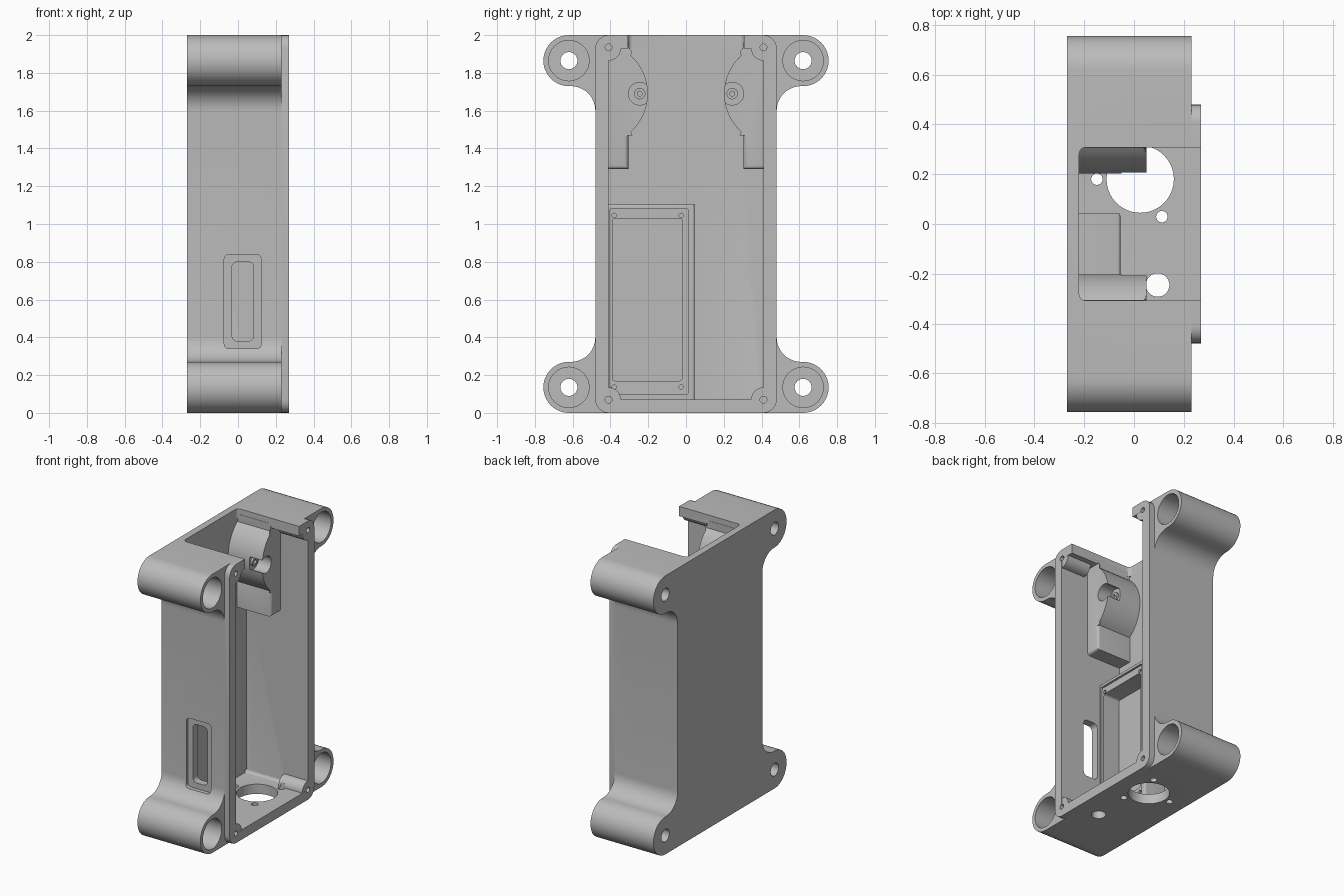
import bpy, bmesh
from math import sin, cos, pi, radians

if "Cube" in bpy.data.objects:
    bpy.data.objects.remove(bpy.data.objects["Cube"], do_unlink=True)

grey = bpy.data.materials.new("plain grey")
grey.use_nodes = True
grey.diffuse_color = (0.5, 0.5, 0.5, 1)
grey.node_tree.nodes["Principled BSDF"].inputs["Base Color"].default_value = (0.5, 0.5, 0.5, 1)


def arc(a, b, r, start, end, n=12):
    """Points on an arc, angles in degrees."""
    angles = [radians(start + (end - start) * i / n) for i in range(n + 1)]
    return [(a + r * cos(t), b + r * sin(t)) for t in angles]


def circle(a, b, r, n=48):
    return arc(a, b, r, 0, 360, n)[:-1]


def rect(a0, a1, b0, b1, r=0):
    if r == 0:
        return [(a0, b0), (a1, b0), (a1, b1), (a0, b1)]
    return (arc(a1 - r, b0 + r, r, -90, 0, 6) + arc(a1 - r, b1 - r, r, 0, 90, 6)
            + arc(a0 + r, b1 - r, r, 90, 180, 6) + arc(a0 + r, b0 + r, r, 180, 270, 6))


def prism(name, outline, lo, hi, axis="X", soft=None, radius=0.02):
    """Extrude an outline along an axis; soft rounds the rim of the cap at that level."""
    place = {"X": lambda a, b, t: (t, a, b),
             "Y": lambda a, b, t: (a, t, b),
             "Z": lambda a, b, t: (a, b, t)}[axis]
    bm = bmesh.new()
    caps = [[bm.verts.new(place(a, b, t)) for a, b in outline] for t in (lo, hi)]
    faces = [bm.faces.new(c) for c in caps]
    n = len(outline)
    for i in range(n):
        j = (i + 1) % n
        bm.faces.new((caps[0][i], caps[0][j], caps[1][j], caps[1][i]))
    if soft is not None:
        cap = faces[0] if soft == lo else faces[1]
        bmesh.ops.bevel(bm, geom=list(cap.edges), offset=radius, segments=4,
                        profile=0.5, affect="EDGES")
    bmesh.ops.recalc_face_normals(bm, faces=bm.faces)
    mesh = bpy.data.meshes.new(name)
    bm.to_mesh(mesh)
    bm.free()
    mesh.materials.append(grey)
    obj = bpy.data.objects.new(name, mesh)
    bpy.context.collection.objects.link(obj)
    return obj


def combine(target, tool, operation):
    mod = target.modifiers.new(operation, "BOOLEAN")
    mod.operation, mod.object, mod.solver = operation, tool, "EXACT"
    bpy.context.view_layer.objects.active = target
    bpy.ops.object.modifier_apply(modifier=mod.name)
    bpy.data.objects.remove(tool, do_unlink=True)


def add(*args, **kw):
    combine(housing, prism(*args, **kw), "UNION")


def cut(*args, **kw):
    combine(housing, prism(*args, **kw), "DIFFERENCE")


BACK, FLOOR, EAR_TOP, RIM = -0.27, -0.22, 0.23, 0.27
EAR_Y, EAR_R, FILLET = 0.62, 0.135, 0.13

# Body silhouette with four mounting ears and fillets
quarter = (arc(EAR_Y, EAR_R, EAR_R, -90, 90, 20)
           + arc(0.48 + FILLET, 2 * EAR_R + FILLET, FILLET, 270, 180, 12))
half = quarter + [(y, 2 - z) for y, z in reversed(quarter)]
outline = half + [(-y, z) for y, z in reversed(half)]
housing = prism("housing", outline, BACK, EAR_TOP, soft=EAR_TOP)

# Raised rim
add("rim", rect(-0.48, 0.48, 0, 2, 0.07), 0.1, RIM)

# Main cavity and open top
cut("cavity", rect(-0.41, 0.41, 0.07, 1.93, 0.02), FLOOR, 0.4, soft=FLOOR, radius=0.018)
cut("top_opening", rect(-0.307, 0.307, 1.5, 2.2), FLOOR, 0.4, soft=FLOOR, radius=0.025)

# Corner screw bosses
for y in (-0.41, 0.41):
    for z in (0.07, 1.93):
        add("corner_boss", circle(y, z, 0.065), 0.08, RIM - 0.001)

# Curved side blocks with screw seats
for s in (-1, 1):
    block = ([(0.45, 1.29), (0.305, 1.29), (0.305, 1.47)]
             + arc(0.475, 1.69, 0.273, 232, 128, 24)
             + [(0.305, 1.96), (0.45, 1.96)])
    add("side_block", [(s * y, z) for y, z in block], FLOOR - 0.02, 0.05, soft=0.05)
    cut("screw_seat", circle(s * 0.245, 1.69, 0.06), -0.05, 0.2)
    add("screw_collar", circle(s * 0.245, 1.69, 0.03), -0.07, -0.035)
    cut("seat_hole", circle(s * 0.245, 1.69, 0.013, 24), -0.15, 0.1)

# Compartment tray with lid recess and pocket
add("tray", rect(-0.44, 0.045, 0.04, 1.105), FLOOR - 0.02, -0.055, soft=-0.055, radius=0.012)
cut("lid_recess", rect(-0.405, 0.012, 0.1, 1.08, 0.01), -0.07, 0.0)
cut("tray_pocket", rect(-0.39, -0.02, 0.17, 1.03, 0.015), -0.2, 0.0)
for y in (-0.38, -0.025):
    for z in (0.137, 1.045):
        cut("tray_hole", circle(y, z, 0.012, 24), -0.17, 0.0)

# Ear counterbores and bolt holes, rim screw holes
for s in (-1, 1):
    for z in (EAR_R, 2 - EAR_R):
        cut("counterbore", circle(s * EAR_Y, z, 0.107), -0.12, 0.4)
        cut("bolt_hole", circle(s * EAR_Y, z, 0.045), -0.4, 0.4)
    for z in (0.07, 1.935):
        cut("rim_hole", circle(s * 0.41, z, 0.018, 24), 0.12, 0.4)

# Floor openings: round connector with three screws, and a cable hole
cut("connector_hole", circle(0.025, 0.18, 0.135, 64), -0.1, 0.1, axis="Z")
for a, b in arc(0.025, 0.18, 0.174, 60, 300, 2):
    cut("connector_screw", circle(a, b, 0.023, 24), -0.1, 0.1, axis="Z")
cut("cable_hole", circle(0.095, -0.245, 0.047), -0.1, 0.1, axis="Z")

# Slot through the front wall with a shallow surround
cut("slot_surround", rect(-0.073, 0.123, 0.34, 0.838, 0.025), -0.6, -0.465, axis="Y")
cut("slot", rect(-0.032, 0.083, 0.38, 0.8, 0.03), -0.6, -0.35, axis="Y")

bpy.ops.object.select_all(action="DESELECT")
housing.select_set(True)
bpy.context.view_layer.objects.active = housing
bpy.ops.object.shade_smooth_by_angle(angle=radians(30))
